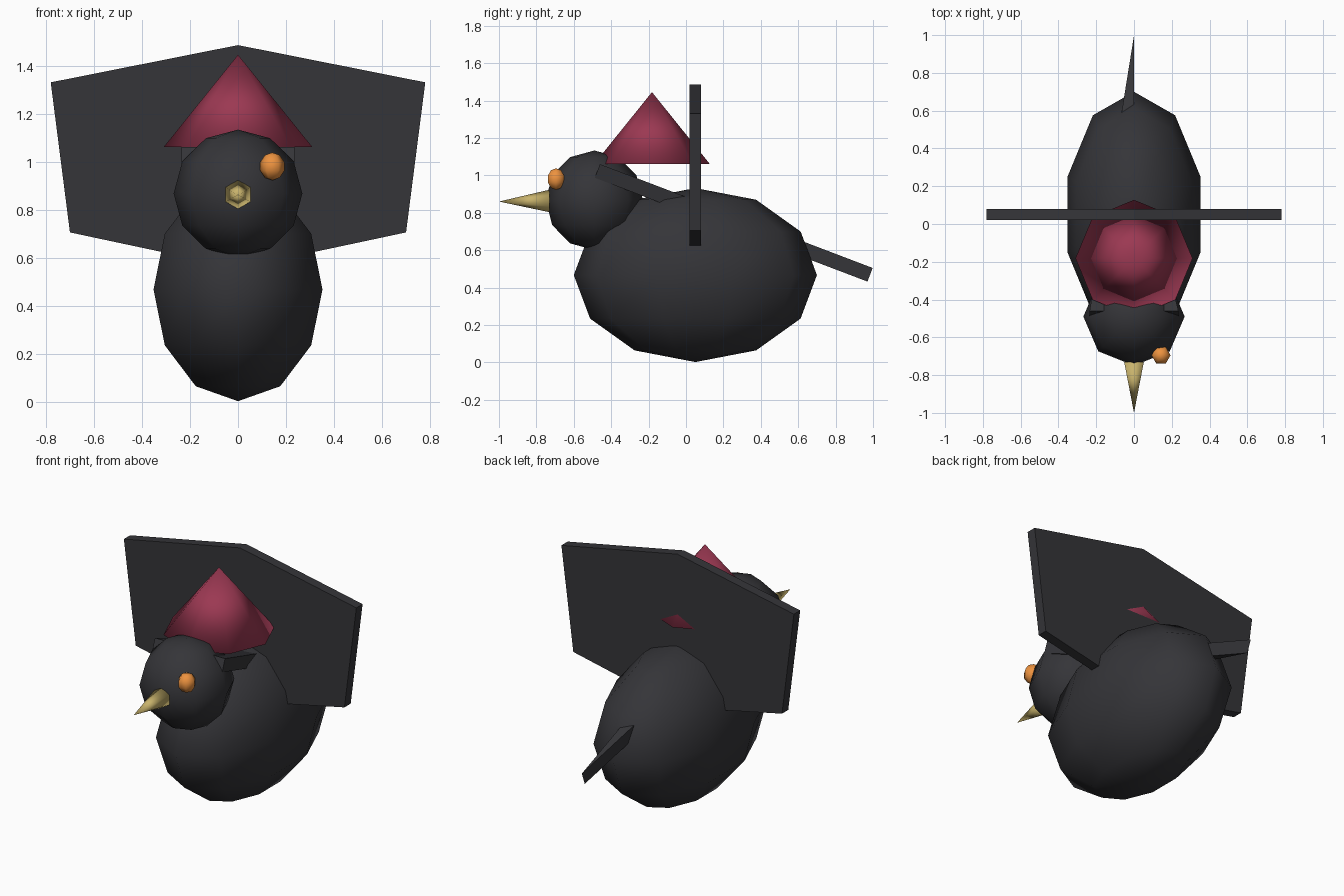
import bpy, bmesh, math
from mathutils import Matrix, Vector

if "Cube" in bpy.data.objects:
    bpy.data.objects.remove(bpy.data.objects["Cube"])


def material(name, rgb):
    m = bpy.data.materials.new(name)
    m.diffuse_color = (*rgb, 1)
    m.use_nodes = True
    m.node_tree.nodes["Principled BSDF"].inputs["Base Color"].default_value = m.diffuse_color
    return m


dark = material("charcoal", (0.035, 0.035, 0.04))
red = material("wine_red", (0.33, 0.04, 0.085))
orange = material("orange", (0.85, 0.29, 0.05))
horn = material("horn", (0.58, 0.45, 0.15))


def finish(bm, name, mat, smooth):
    bmesh.ops.recalc_face_normals(bm, faces=bm.faces[:])
    for f in bm.faces:
        f.smooth = smooth
    me = bpy.data.meshes.new(name)
    bm.to_mesh(me)
    bm.free()
    me.materials.append(mat)
    ob = bpy.data.objects.new(name, me)
    bpy.context.collection.objects.link(ob)
    return ob


def ellipsoid(name, centre, radii, segs, rings, mat, turn=0.0):
    # lathe the rings so that a vertex column faces +y
    bm = bmesh.new()
    cols = []
    top = bm.verts.new((0, 0, 1))
    bottom = bm.verts.new((0, 0, -1))
    for s in range(segs):
        a = 2 * math.pi * s / segs + turn
        cols.append([bm.verts.new((math.sin(a) * math.sin(p), math.cos(a) * math.sin(p), math.cos(p)))
                     for p in (math.pi * r / rings for r in range(1, rings))])
    for s in range(segs):
        c, d = cols[s], cols[(s + 1) % segs]
        bm.faces.new((top, c[0], d[0]))
        bm.faces.new((bottom, d[-1], c[-1]))
        for r in range(rings - 2):
            bm.faces.new((c[r], c[r + 1], d[r + 1], d[r]))
    bm.transform(Matrix.Translation(centre) @ Matrix.Diagonal((*radii, 1)))
    return finish(bm, name, mat, True)


def cone(name, base, tip, radius, segs, mat):
    # cone from a base centre to a tip, one base corner turned to side vector
    base, tip = Vector(base), Vector(tip)
    axis = (tip - base).normalized()
    side = Vector((1, 0, 0))
    up = axis.cross(side)
    bm = bmesh.new()
    apex = bm.verts.new(tip)
    ring = []
    for i in range(segs):
        a = 2 * math.pi * i / segs
        ring.append(bm.verts.new(base + radius * (math.sin(a) * side + math.cos(a) * up)))
    bm.faces.new(ring)
    for i in range(segs):
        bm.faces.new((ring[i], ring[(i + 1) % segs], apex))
    return finish(bm, name, mat, True)


def plate(name, points, thickness, mat):
    # flat outline extruded along a thickness vector
    bm = bmesh.new()
    face = bm.faces.new([bm.verts.new(p) for p in points])
    ext = bmesh.ops.extrude_face_region(bm, geom=[face])
    bmesh.ops.translate(bm, vec=thickness,
                        verts=[g for g in ext["geom"] if isinstance(g, bmesh.types.BMVert)])
    return finish(bm, name, mat, False)


# body and head
ellipsoid("body", (0, 0.05, 0.467), (0.37, 0.65, 0.465), 10, 6, dark)
ellipsoid("head", (0, -0.49, 0.867), (0.268, 0.26, 0.266), 8, 6, dark)

# single eye and beak
ellipsoid("eye", (0.143, -0.695, 0.98), (0.053, 0.053, 0.058), 6, 5, orange, math.pi / 6)
cone("beak", (0, -0.73, 0.863), (0, -1.0, 0.86), 0.06, 6, horn)

# pointed hat
cone("hat", (0, -0.182, 1.06), (0, -0.182, 1.445), 0.31, 8, red)

# upright wing sheet
half = [(0.78, 1.33), (0.70, 0.705)]
outline = [(0, 1.485)] + half + [(0, 0.556)] + [(-x, z) for x, z in reversed(half)]
plate("wings", [(x, 0.02, z) for x, z in outline], Vector((0, 0.06, 0)), dark)

# sloping tail sheet running through the body
start, end = Vector((0, -0.46, 1.06)), Vector((0, 0.998, 0.505))
run = end - start
normal = Vector((0, run.z, -run.y)).normalized()
tail = [(-0.235, 0), (0.235, 0), (0, 0.68), (0, 1)]
plate("tail", [start + run * t + Vector((x, 0, 0)) for x, t in tail], normal * 0.078, dark)
